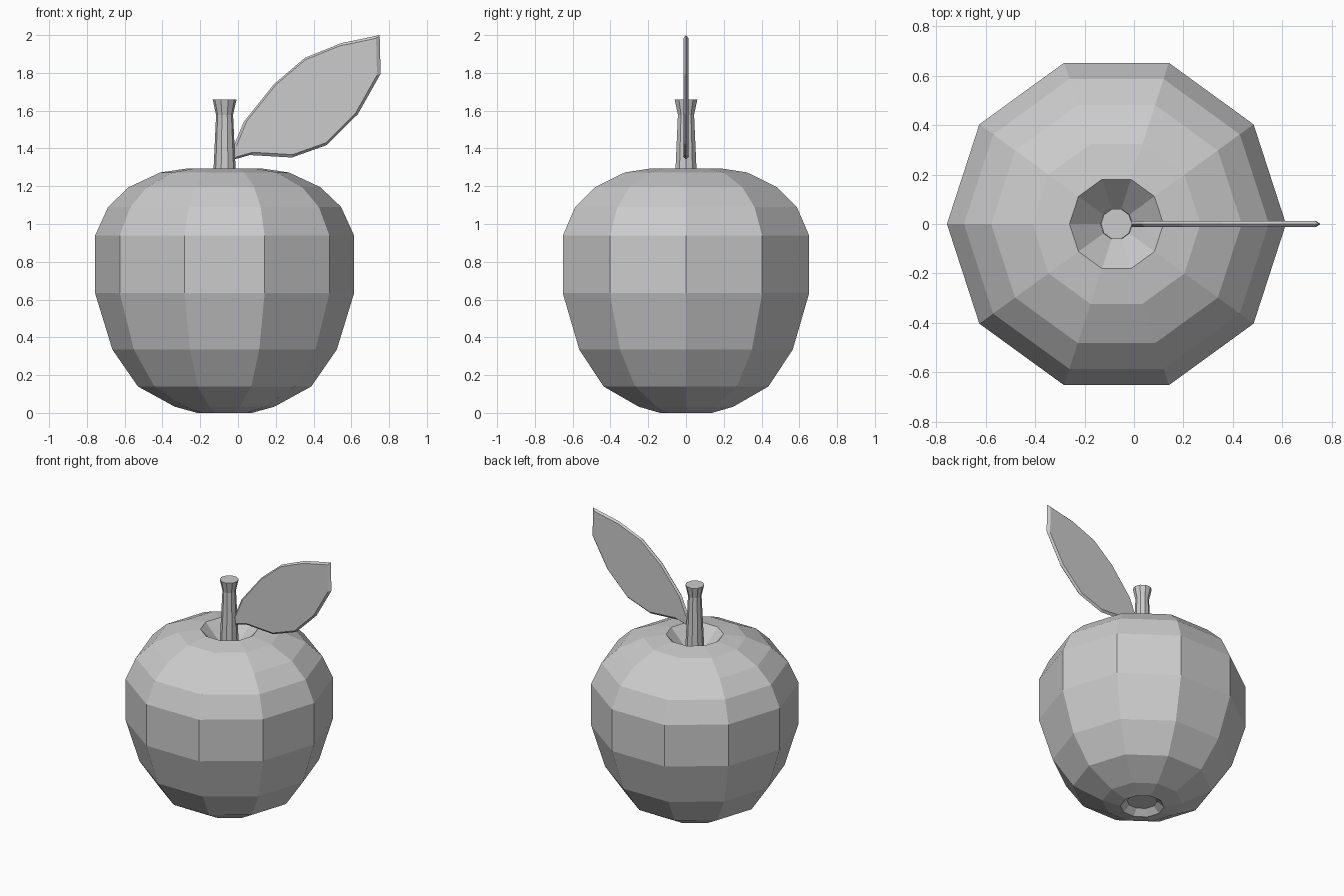
import bpy, bmesh
from math import cos, sin, pi

if "Cube" in bpy.data.objects:
    bpy.data.objects.remove(bpy.data.objects["Cube"])

CX = -0.071   # axis of fruit and stem
SIDES = 10


def finish(bm, name):
    bmesh.ops.recalc_face_normals(bm, faces=bm.faces)
    mesh = bpy.data.meshes.new(name)
    bm.to_mesh(mesh)
    bm.free()
    obj = bpy.data.objects.new(name, mesh)
    bpy.context.collection.objects.link(obj)
    return obj


def skin(bm, rings):
    """Bridge successive closed rings and cap both ends."""
    rings = [[bm.verts.new(p) for p in ring] for ring in rings]
    for a, b in zip(rings, rings[1:]):
        n = len(a)
        for i in range(n):
            j = (i + 1) % n
            bm.faces.new((a[i], a[j], b[j], b[i]))
    bm.faces.new(rings[0])
    bm.faces.new(rings[-1])


def lathe(name, profile):
    bm = bmesh.new()
    skin(bm, [[(CX + r * cos(2 * pi * i / SIDES), r * sin(2 * pi * i / SIDES), z)
               for i in range(SIDES)] for r, z in profile])
    return finish(bm, name)


# Fruit body, from the bottom dimple up to the floor of the stem hollow
lathe("apple_body", [
    (0.10, 0.04), (0.145, 0.0), (0.264, 0.033), (0.459, 0.14), (0.594, 0.335),
    (0.686, 0.635), (0.686, 0.938), (0.617, 1.09), (0.507, 1.195),
    (0.34, 1.273), (0.19, 1.295), (0.05, 1.15)])

# Stem with flared top
lathe("stem", [(0.066, 1.13), (0.045, 1.578), (0.063, 1.658)])

# Leaf: flat outline with a bevelled rim
outline = [
    (-0.026, 1.34), (0.063, 1.365), (0.285, 1.352), (0.47, 1.418), (0.635, 1.582),
    (0.755, 1.795), (0.75, 2.0), (0.545, 1.957), (0.355, 1.88), (0.19, 1.74),
    (0.03, 1.54), (-0.028, 1.40)]
MX, MZ, INSET = 0.37, 1.66, 0.95


def leaf_side(y):
    return [(MX + (x - MX) * INSET, y, MZ + (z - MZ) * INSET) for x, z in outline]


bm = bmesh.new()
skin(bm, [leaf_side(-0.013), [(x, 0, z) for x, z in outline], leaf_side(0.013)])
finish(bm, "leaf")
